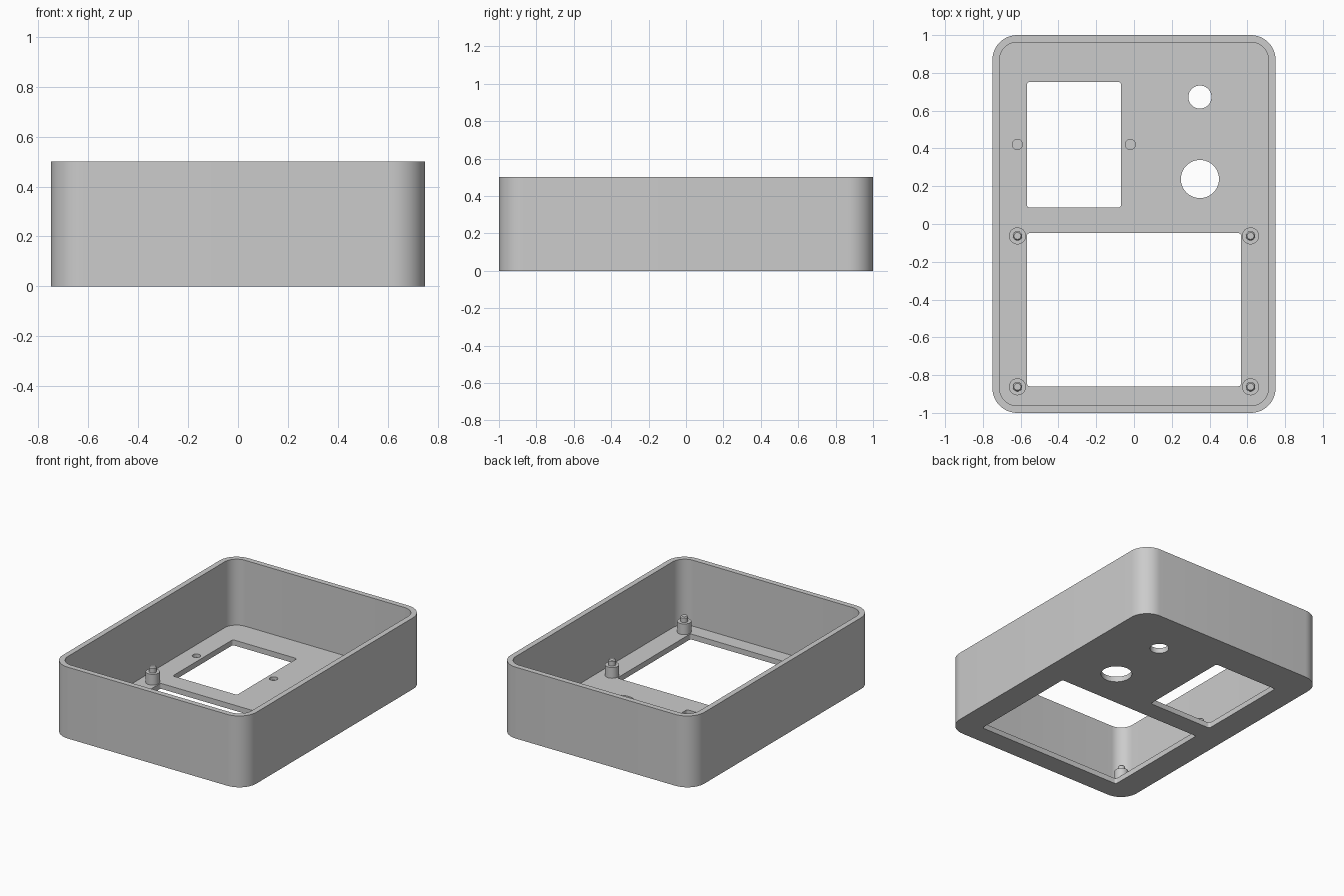
import bpy, bmesh, math

cube = bpy.data.objects.get("Cube")
if cube:
    bpy.data.objects.remove(cube, do_unlink=True)

HEIGHT, FLOOR, WALL = 0.5, 0.038, 0.038

grey = bpy.data.materials.new("light_grey_plastic")
grey.use_nodes = True
colour = (0.6, 0.6, 0.6, 1)
grey.diffuse_color = colour
grey.node_tree.nodes["Principled BSDF"].inputs["Base Color"].default_value = colour


def rounded_rect(x0, x1, y0, y1, r, steps):
    """Outline of a rectangle with rounded corners, anticlockwise."""
    corners = [(x1 - r, y1 - r), (x0 + r, y1 - r), (x0 + r, y0 + r), (x1 - r, y0 + r)]
    points = []
    for quarter, (cx, cy) in enumerate(corners):
        for i in range(steps + 1):
            a = (quarter + i / steps) * math.pi / 2
            points.append((cx + r * math.cos(a), cy + r * math.sin(a)))
    return points


def circle(x, y, r, steps=48):
    return [(x + r * math.cos(2 * math.pi * i / steps),
             y + r * math.sin(2 * math.pi * i / steps)) for i in range(steps)]


def prism(name, outline, z0, z1):
    """Solid extruded upwards from a flat outline."""
    bm = bmesh.new()
    face = bm.faces.new([bm.verts.new((x, y, z0)) for x, y in outline])
    top = bmesh.ops.extrude_face_region(bm, geom=[face])["geom"]
    verts = [v for v in top if isinstance(v, bmesh.types.BMVert)]
    bmesh.ops.translate(bm, verts=verts, vec=(0, 0, z1 - z0))
    bmesh.ops.recalc_face_normals(bm, faces=bm.faces)
    return finish(name, bm)


def finish(name, bm):
    mesh = bpy.data.meshes.new(name)
    bm.to_mesh(mesh)
    bm.free()
    mesh.materials.append(grey)
    obj = bpy.data.objects.new(name, mesh)
    bpy.context.collection.objects.link(obj)
    return obj


def smooth(obj):
    bpy.ops.object.select_all(action="DESELECT")
    obj.select_set(True)
    bpy.context.view_layer.objects.active = obj
    bpy.ops.object.shade_smooth_by_angle(angle=math.radians(30))


# Open tray with rounded corners
tray = prism("enclosure_tray", rounded_rect(-0.75, 0.75, -1, 1, 0.132, 12), 0, HEIGHT)
inner_x, inner_y = 0.75 - WALL, 1 - WALL
cutters = [
    prism("cavity", rounded_rect(-inner_x, inner_x, -inner_y, inner_y, 0.094, 12), FLOOR, 0.7),
    # Rectangular windows in the floor
    prism("large_window", rounded_rect(-0.567, 0.567, -0.859, -0.048, 0.015, 4), -0.1, 0.2),
    prism("small_window", rounded_rect(-0.567, -0.069, 0.087, 0.752, 0.015, 4), -0.1, 0.2),
    # Round through holes
    prism("large_hole", circle(0.349, 0.238, 0.101), -0.1, 0.2),
    prism("small_hole", circle(0.349, 0.672, 0.061), -0.1, 0.2),
]
# Shallow screw holes beside the small window
for x in (-0.617, -0.019):
    cutters.append(prism("pilot_hole", circle(x, 0.421, 0.027, 24), 0.015, 0.2))

for cutter in cutters:
    cutter.hide_render = True
    mod = tray.modifiers.new(cutter.name, "BOOLEAN")
    mod.operation = "DIFFERENCE"
    mod.solver = "EXACT"
    mod.object = cutter

# Bake the cuts and discard the cutters
graph = bpy.context.evaluated_depsgraph_get()
baked = bpy.data.meshes.new_from_object(tray.evaluated_get(graph))
tray.modifiers.clear()
tray.data = baked
baked.materials.clear()
baked.materials.append(grey)
for cutter in cutters:
    bpy.data.objects.remove(cutter, do_unlink=True)
smooth(tray)


# Mounting posts: a boss with a chamfered locating pin, turned from a profile
def post(name, x, y):
    profile = [(0.045, FLOOR - 0.01), (0.045, 0.113), (0.024, 0.113),
               (0.024, 0.144), (0.018, 0.151)]
    bm = bmesh.new()
    rings = [[bm.verts.new((px, py, z)) for px, py in circle(x, y, r, 32)]
             for r, z in profile]
    for low, high in zip(rings, rings[1:]):
        for i in range(len(low)):
            j = (i + 1) % len(low)
            bm.faces.new((low[i], low[j], high[j], high[i]))
    bm.faces.new(rings[0][::-1])
    bm.faces.new(rings[-1])
    smooth(finish(name, bm))


for row, y in (("front", -0.862), ("back", -0.063)):
    for side, x in (("left", 0.617), ("right", -0.617)):
        post(f"{row}_{side}_mounting_post", x, y)
